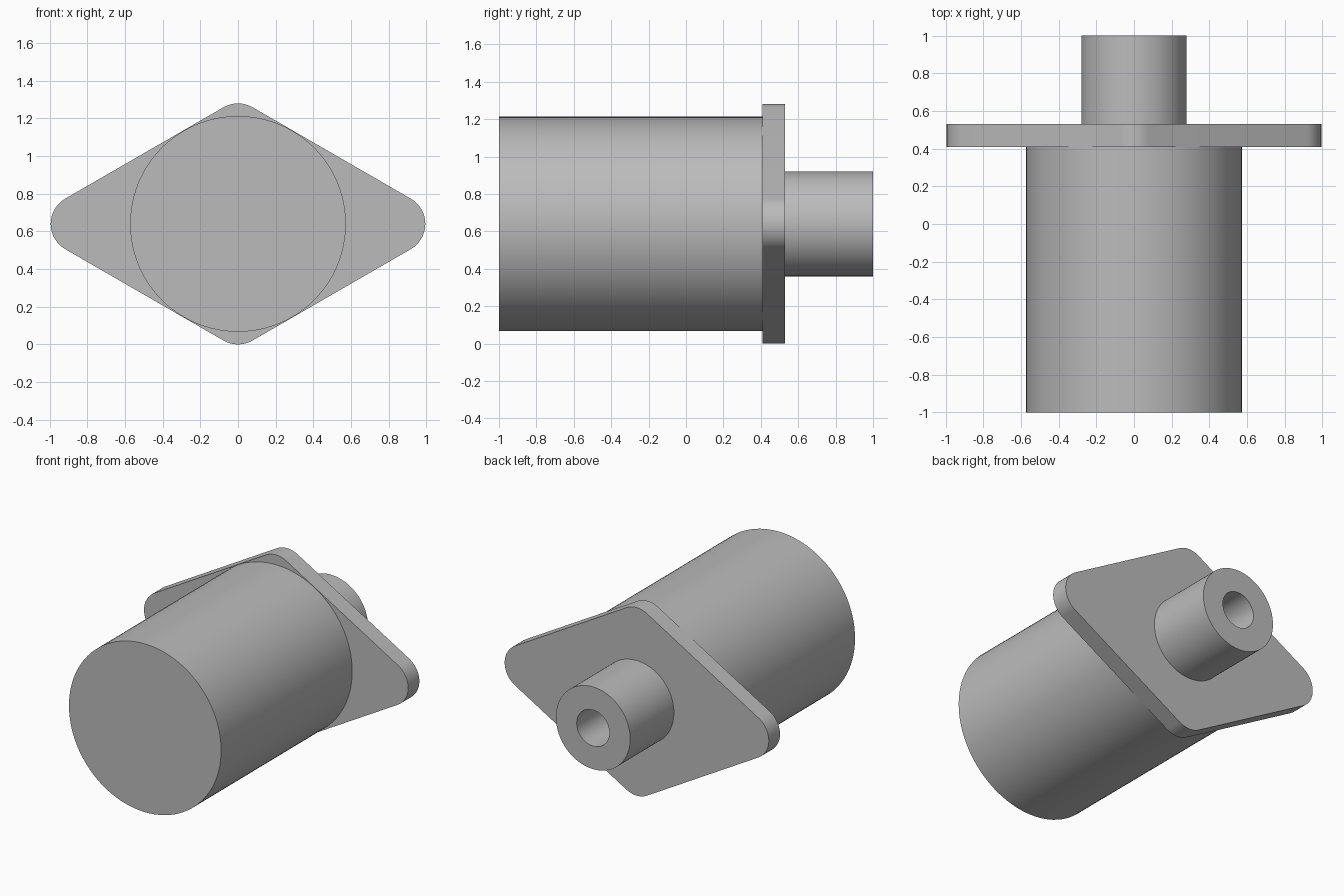
import bpy
import bmesh
from math import cos, sin, radians, tau
from mathutils import Vector

cube = bpy.data.objects.get("Cube")
if cube:
    bpy.data.objects.remove(cube, do_unlink=True)

AXIS_Z = 0.64
FLANGE_FRONT, FLANGE_BACK = 0.41, 0.53

grey = bpy.data.materials.new("plain_grey")
grey.use_nodes = True
colour = (0.5, 0.5, 0.5, 1)
grey.diffuse_color = colour
grey.node_tree.nodes["Principled BSDF"].inputs["Base Color"].default_value = colour


def finish(name, bm):
    """Turn the bmesh into a smooth-shaded object with sharp rims."""
    bmesh.ops.remove_doubles(bm, verts=bm.verts, dist=1e-5)
    bmesh.ops.recalc_face_normals(bm, faces=bm.faces)
    mesh = bpy.data.meshes.new(name)
    bm.to_mesh(mesh)
    bm.free()
    mesh.materials.append(grey)
    obj = bpy.data.objects.new(name, mesh)
    obj.location.z = AXIS_Z
    bpy.context.collection.objects.link(obj)
    bpy.ops.object.select_all(action='DESELECT')
    obj.select_set(True)
    bpy.context.view_layer.objects.active = obj
    bpy.ops.object.shade_smooth_by_angle(angle=radians(30))
    return obj


def lathe(name, profile):
    """Spin (radius, y) points around the y axis."""
    bm = bmesh.new()
    verts = [bm.verts.new((r, y, 0)) for r, y in profile]
    edges = [bm.edges.new(pair) for pair in zip(verts, verts[1:])]
    bmesh.ops.spin(bm, geom=verts + edges, cent=(0, 0, 0), axis=(0, 1, 0),
                   angle=tau, steps=96)
    return finish(name, bm)


# Large body, closed at the front and seated on the flange
lathe("main_body", [(0, -1), (0.573, -1), (0.573, FLANGE_FRONT)])

# Rear boss with a central bore
lathe("rear_boss", [(0.28, FLANGE_BACK), (0.28, 1), (0.123, 1), (0.123, FLANGE_BACK)])

# Diamond flange: four rounded corners joined by straight sides
corner_radius = 0.155
corners = [(0.84, 0, 0, 30), (0, 0.485, 90, 60),
           (-0.84, 0, 180, 30), (0, -0.485, 270, 60)]
bm = bmesh.new()
outline = []
for cx, cz, facing, other in corners:
    half = 90 - other if other == 60 else 60
    for i in range(17):
        a = radians(facing - half + 2 * half * i / 16)
        outline.append(bm.verts.new((cx + corner_radius * cos(a), FLANGE_FRONT,
                                     cz + corner_radius * sin(a))))
face = bm.faces.new(outline)
extruded = bmesh.ops.extrude_face_region(bm, geom=[face], use_keep_orig=True)
moved = [g for g in extruded["geom"] if isinstance(g, bmesh.types.BMVert)]
bmesh.ops.translate(bm, verts=moved, vec=Vector((0, FLANGE_BACK - FLANGE_FRONT, 0)))
finish("diamond_flange", bm)
